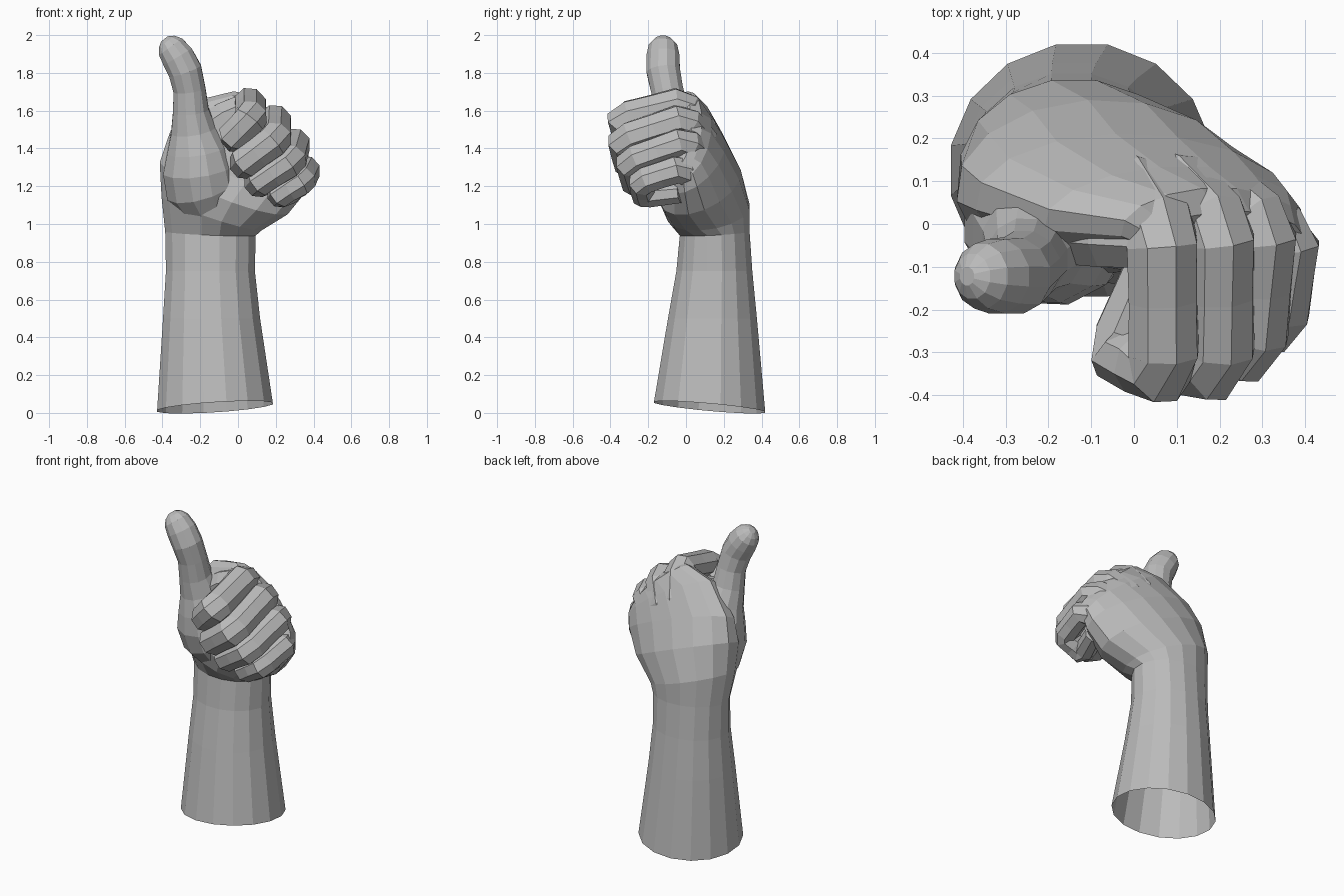
import bpy, bmesh, math
from mathutils import Vector

cube = bpy.data.objects.get("Cube")
if cube:
    bpy.data.objects.remove(cube)

grey = bpy.data.materials.new("plain grey")
grey.use_nodes = True
colour = (0.5, 0.5, 0.5, 1)
grey.diffuse_color = colour
grey.node_tree.nodes["Principled BSDF"].inputs["Base Color"].default_value = colour


def loft(name, rings, cap_start=True):
    """Skin a list of point rings into a flat shaded mesh."""
    bm = bmesh.new()
    rows = [[bm.verts.new(p) for p in ring] for ring in rings]
    n = len(rows[0])
    for a, b in zip(rows, rows[1:]):
        for i in range(n):
            j = (i + 1) % n
            bm.faces.new((a[i], a[j], b[j], b[i]))
    bm.faces.new(rows[-1])
    if cap_start:
        bm.faces.new(rows[0][::-1])
    bmesh.ops.recalc_face_normals(bm, faces=bm.faces)
    mesh = bpy.data.meshes.new(name)
    bm.to_mesh(mesh)
    bm.free()
    mesh.materials.append(grey)
    obj = bpy.data.objects.new(name, mesh)
    bpy.context.collection.objects.link(obj)


def oval(centre, u, v, sides):
    """Ring of points around a centre, spanned by two half axes."""
    c, u, v = Vector(centre), Vector(u), Vector(v)
    angles = [math.tau * (i + 0.5) / sides for i in range(sides)]
    return [c + u * math.cos(a) + v * math.sin(a) for a in angles]


def tube(name, path, radii, across, widen=1, sides=8):
    """Tapered tube along a path, widened along the across direction."""
    pts = [Vector(p) for p in path]
    rings = []
    for i, (p, r) in enumerate(zip(pts, radii)):
        t = (pts[min(i + 1, len(pts) - 1)] - pts[max(i - 1, 0)]).normalized()
        u = Vector(across)
        u = (u - t * u.dot(t)).normalized()
        rings.append(oval(p, u * r * widen, t.cross(u) * r, sides))
    loft(name, rings)


# Forearm, wrist and palm: one open ended skin
arm_rings = [
    ((-0.122, 0.125, 0.03), (0.312, 0, 0.02), (0, 0.3, -0.027)),
    ((-0.14, 0.14, 0.5), (0.262, 0, 0), (0, 0.24, 0)),
    ((-0.146, 0.15, 0.75), (0.24, 0, 0), (0, 0.205, 0)),
    ((-0.146, 0.152, 0.95), (0.244, 0, -0.01), (0, 0.188, 0.01)),
    ((-0.14, 0.12, 1.06), (0.27, 0, -0.09), (0, 0.22, 0.03)),
    ((-0.07, 0.075, 1.2), (0.345, -0.02, -0.14), (0.03, 0.215, 0.06)),
    ((0, 0.045, 1.33), (0.37, -0.02, -0.15), (0.03, 0.165, 0.08)),
    ((0.09, 0.01, 1.45), (0.3, 0, -0.2), (0.03, 0.125, 0.07)),
    ((0.18, -0.01, 1.485), (0.21, 0, -0.21), (0.02, 0.095, 0.06)),
    ((0.215, -0.04, 1.495), (0.18, 0, -0.19), (0.02, 0.07, 0.04)),
]
loft("forearm_and_palm", [oval(*ring, 16) for ring in arm_rings], cap_start=False)

# Fingers: knuckle, middle joint, end joint, thickness
fingers = {
    "index_finger": ((0.065, -0.01, 1.645), (0.07, -0.345, 1.56), (-0.035, -0.3, 1.45), 0.083),
    "middle_finger": ((0.2, 0, 1.56), (0.2, -0.34, 1.445), (0.01, -0.305, 1.31), 0.082),
    "ring_finger": ((0.305, 0, 1.44), (0.28, -0.3, 1.33), (0.085, -0.27, 1.21), 0.078),
    "little_finger": ((0.365, -0.03, 1.295), (0.335, -0.235, 1.225), (0.2, -0.225, 1.15), 0.072),
}
wrist = Vector((-0.1, 0.14, 1.1))
for name, (knuckle, joint, end, r) in fingers.items():
    k, j, e = Vector(knuckle), Vector(joint), Vector(end)
    # The buried bone behind the knuckle ridges the back of the hand
    lift = Vector((0, 0.05, 0.02))
    tip = e + Vector((0.08, 0.2, 0.02))
    path = [k.lerp(wrist, 0.65) + lift, k.lerp(wrist, 0.3) + lift, k.lerp(wrist, 0.06),
            k + (j - k) * 0.12, k.lerp(j, 0.5), k.lerp(j, 0.87), j + (e - j) * 0.1,
            j.lerp(e, 0.5), j.lerp(e, 0.88), e.lerp(tip, 0.2), tip]
    scale = (0.8, 0.95, 1.03, 1.02, 0.98, 1, 1, 0.95, 0.97, 0.9, 0.8)
    tube(name, path, [r * s for s in scale], across=(0.68, 0, -0.73), widen=1.1)

# Thumb with the fleshy ball at its base
thumb = [
    ((-0.11, 0.12, 1.0), 0.1), ((-0.14, 0.075, 1.1), 0.175),
    ((-0.185, 0.03, 1.2), 0.205), ((-0.205, 0, 1.3), 0.2),
    ((-0.215, -0.025, 1.4), 0.168), ((-0.235, -0.05, 1.5), 0.125),
    ((-0.25, -0.08, 1.6), 0.098), ((-0.257, -0.1, 1.71), 0.088),
    ((-0.28, -0.12, 1.81), 0.092), ((-0.32, -0.122, 1.885), 0.09),
    ((-0.357, -0.122, 1.938), 0.078), ((-0.378, -0.122, 1.965), 0.054),
    ((-0.39, -0.122, 1.98), 0.022),
]
tube("thumb", [p for p, r in thumb], [r for p, r in thumb], across=(1, 0, 0), sides=12)

# Web of skin between thumb and index finger
tube("thumb_web", [(-0.23, 0.02, 1.4), (-0.15, 0, 1.5), (-0.06, -0.01, 1.56), (0.05, -0.02, 1.61)],
     [0.1, 0.1, 0.098, 0.09], across=(0, 1, 0))
